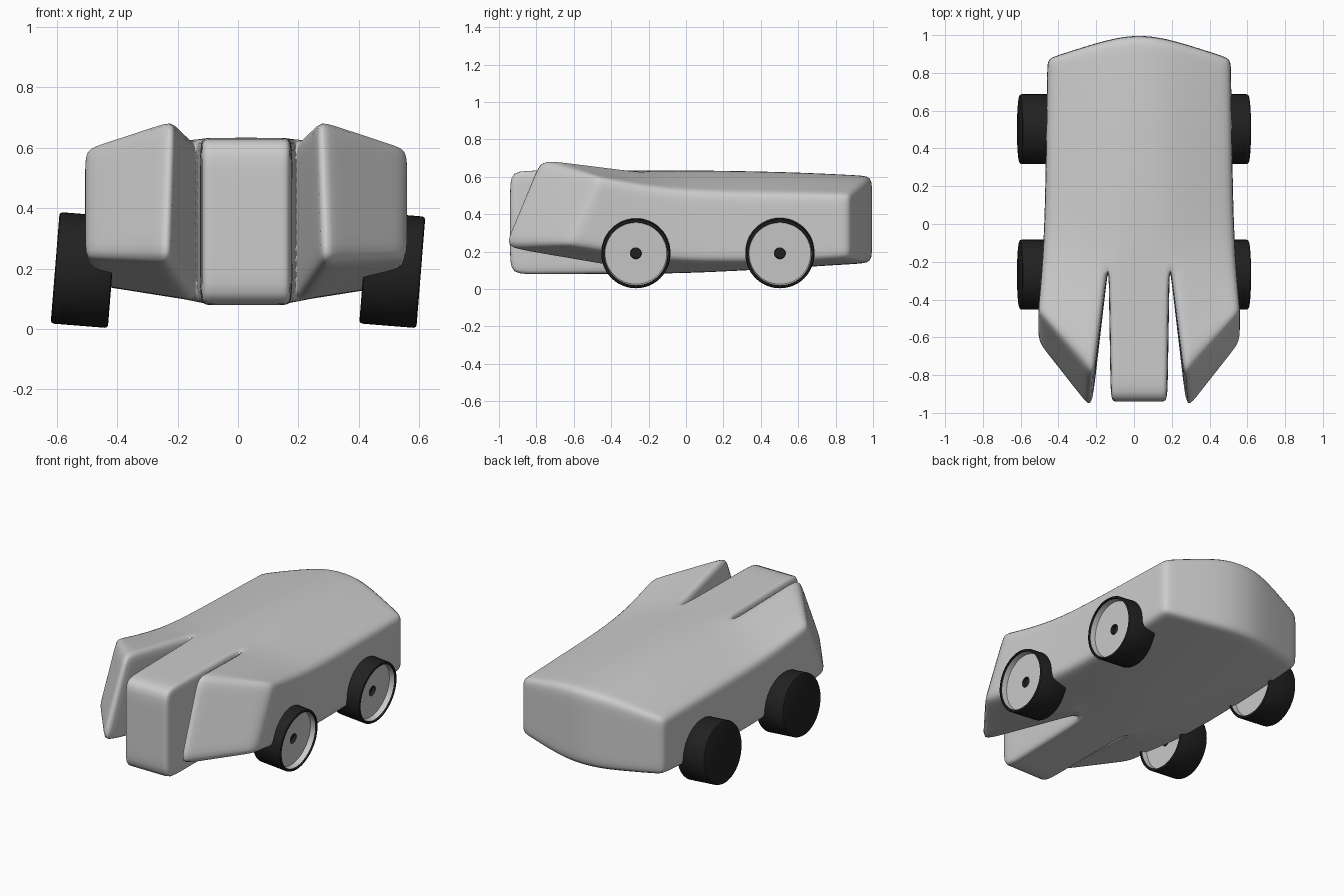
import bpy, bmesh, math
from mathutils import Vector, Matrix

if "Cube" in bpy.data.objects:
    bpy.data.objects.remove(bpy.data.objects["Cube"])

CX = 0.027  # body centre line

dark = bpy.data.materials.new("dark_rubber")
dark.diffuse_color = (0.015, 0.015, 0.015, 1)
dark.use_nodes = True
dark.node_tree.nodes["Principled BSDF"].inputs["Base Color"].default_value = dark.diffuse_color


def finish(bm, name, mat=None):
    me = bpy.data.meshes.new(name)
    bmesh.ops.recalc_face_normals(bm, faces=bm.faces)
    bm.to_mesh(me)
    bm.free()
    ob = bpy.data.objects.new(name, me)
    bpy.context.collection.objects.link(ob)
    if mat:
        me.materials.append(mat)
    return ob


# Body: half cage, lofted from back to front.
# Ring order: roof centre, roof ridge, shoulder, chine, floor edge, floor centre
rings = [
    [(0, 1.0, .605), (.15, .985, .60), (.485, .875, .505), (.485, .875, .165), (.15, .985, .14), (0, 1.0, .14)],
    [(0, .60, .626), (.155, .60, .622), (.49, .60, .51), (.49, .60, .145), (.155, .60, .115), (0, .60, .115)],
    [(0, .05, .635), (.16, .05, .635), (.498, .05, .517), (.498, .05, .14), (.16, .05, .085), (0, .05, .085)],
    [(0, -.22, .632), (.162, -.22, .632), (.513, -.22, .55), (.513, -.22, .165), (.162, -.22, .085), (0, -.22, .08)],
]
bm = bmesh.new()
R = [[bm.verts.new(p) for p in ring] for ring in rings]
for a, b in zip(R, R[1:]):
    for i in range(5):
        bm.faces.new((a[i], a[i + 1], b[i + 1], b[i]))
back, split = R[0], R[-1]
bm.faces.new((back[0], back[1], back[4], back[5]))
bm.faces.new((back[1], back[2], back[3], back[4]))


def prong(root, tip):
    """Extend a quad opening forward into a capped arm."""
    t = [bm.verts.new(p) for p in tip]
    for i in range(4):
        j = (i + 1) % 4
        if root[i].co.x < 1e-4 and root[j].co.x < 1e-4:
            continue  # leave the mirror plane open
        bm.faces.new((root[i], root[j], t[j], t[i]))
    bm.faces.new(t)


# centre nose and front fender
prong([split[k] for k in (0, 1, 4, 5)],
      [(0, -.94, .633), (.15, -.94, .633), (.15, -.94, .078), (0, -.94, .078)])
prong([split[k] for k in (1, 2, 3, 4)],
      [(.238, -.80, .702), (.537, -.46, .60), (.537, -.635, .235), (.252, -1.005, .22)])

bmesh.ops.recalc_face_normals(bm, faces=bm.faces)
crease = bm.edges.layers.float.new("crease_edge")
for e in bm.edges:
    if e.calc_face_angle(0) > math.radians(28):
        e[crease] = 0.5
for f in bm.faces:
    f.smooth = True
body = finish(bm, "body")
body.location.x = CX
m = body.modifiers.new("mirror", 'MIRROR')
m.use_clip = True
s = body.modifiers.new("soft_edges", 'SUBSURF')
s.levels = s.render_levels = 4


# Wheels: lathed about x, with the open cup on the +x face
def lathe(name, profile, mat=None):
    bm = bmesh.new()
    vs = [bm.verts.new((a, 0, r)) for a, r in profile]
    es = [bm.edges.new(p) for p in zip(vs, vs[1:])]
    bmesh.ops.spin(bm, geom=vs + es, cent=(0, 0, 0), axis=(1, 0, 0),
                   angle=2 * math.pi, steps=48, use_merge=False)
    bmesh.ops.remove_doubles(bm, verts=bm.verts, dist=1e-4)
    ob = finish(bm, name, mat)
    bpy.ops.object.select_all(action='DESELECT')
    ob.select_set(True)
    bpy.context.view_layer.objects.active = ob
    bpy.ops.object.shade_smooth_by_angle(angle=math.radians(35))
    return ob


tyre = [(-.095, 0), (-.095, .176), (-.092, .182), (-.085, .185), (.085, .185),
        (.092, .182), (.095, .177), (.095, .171), (.085, .169)]
disc = [(.085, .169), (.055, .165), (.055, .03)]
hub = [(.055, .03), (.035, .028), (.035, 0)]
for side, x in (("left", -.511), ("right", .511)):
    for end, y in (("front", -.268), ("rear", .502)):
        for part, prof, mat in (("tyre", tyre, dark), ("wheel_disc", disc, None), ("hub", hub, dark)):
            ob = lathe(f"{end}_{side}_{part}", prof, mat)
            ob.location = (x, y, .195)
            ob.rotation_euler.y = 0.08
